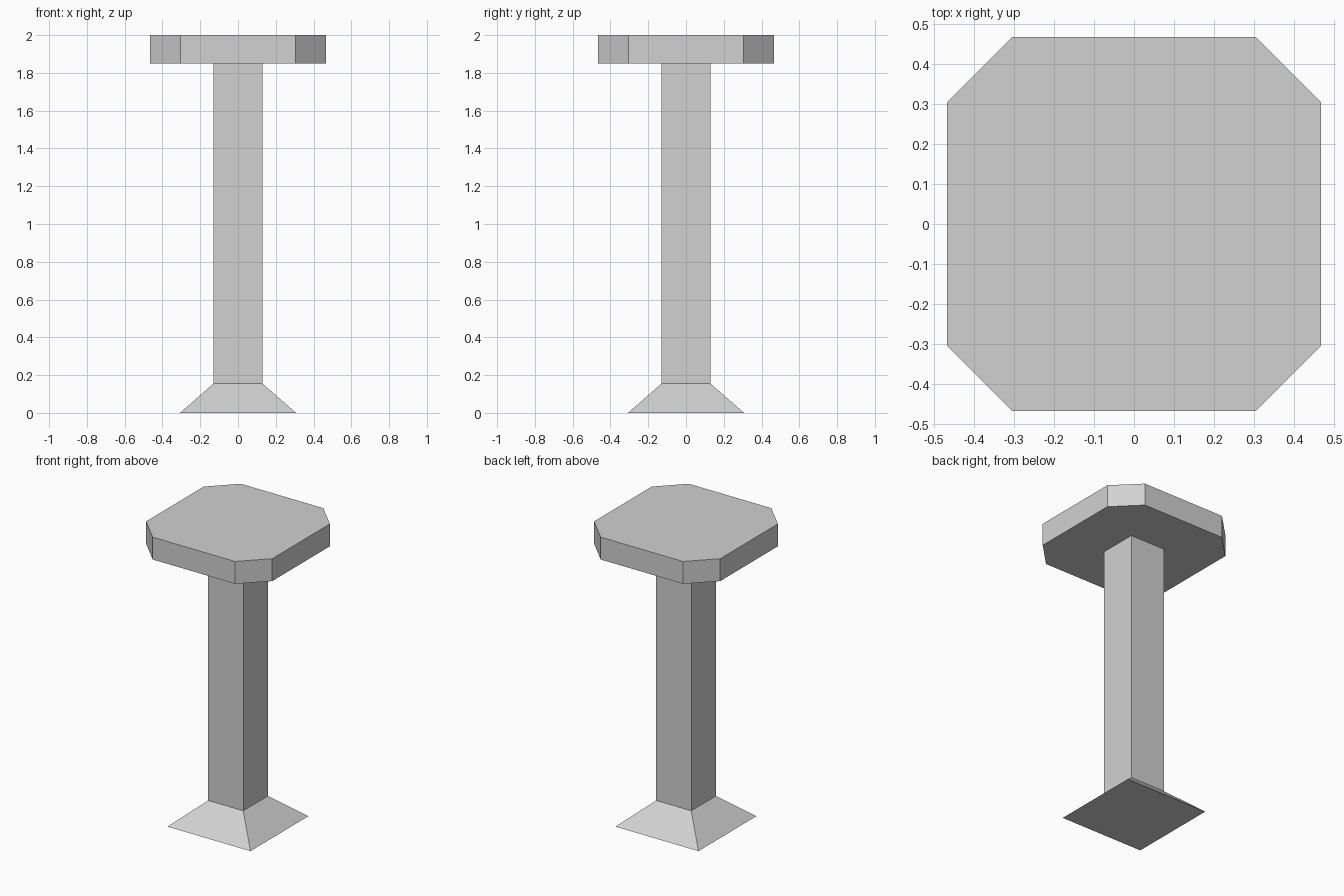
import bpy
import bmesh

# Remove the default object
cube = bpy.data.objects.get("Cube")
if cube:
    bpy.data.objects.remove(cube, do_unlink=True)

# Single flat colour
GREY = (0.64, 0.64, 0.64, 1.0)
grey = bpy.data.materials.new("light_grey")
grey.use_nodes = True
grey.diffuse_color = GREY
grey.node_tree.nodes["Principled BSDF"].inputs["Base Color"].default_value = GREY


def outline(half, corner):
    """Square outline; a corner smaller than half cuts the corners off."""
    points = []
    for sx, sy in ((1, 1), (-1, 1), (-1, -1), (1, -1)):
        pair = [(sx * half, sy * corner), (sx * corner, sy * half)]
        if corner == half:
            pair = pair[:1]
        points += pair if sx == sy else pair[::-1]
    return points


def loft(name, bottom, top, z0, z1, cap_bottom=True, cap_top=True):
    """Join two matching outlines into a flat-shaded block."""
    bm = bmesh.new()
    low = [bm.verts.new((x, y, z0)) for x, y in bottom]
    high = [bm.verts.new((x, y, z1)) for x, y in top]
    count = len(low)
    for i in range(count):
        j = (i + 1) % count
        bm.faces.new((low[i], low[j], high[j], high[i]))
    if cap_bottom:
        bm.faces.new(low[::-1])
    if cap_top:
        bm.faces.new(high)
    mesh = bpy.data.meshes.new(name)
    bm.to_mesh(mesh)
    bm.free()
    mesh.materials.append(grey)
    obj = bpy.data.objects.new(name, mesh)
    bpy.context.collection.objects.link(obj)
    return obj


FOOT_TOP, SLAB_BOTTOM, HEIGHT = 0.155, 1.85, 2.0
foot = outline(0.307, 0.307)
shaft = outline(0.13, 0.13)
slab = outline(0.467, 0.305)

# Flared foot, square post and octagonal slab
loft("flared_foot", foot, shaft, 0, FOOT_TOP, cap_top=False)
loft("post", shaft, shaft, FOOT_TOP, SLAB_BOTTOM, cap_bottom=False, cap_top=False)
loft("top_slab", slab, slab, SLAB_BOTTOM, HEIGHT)
